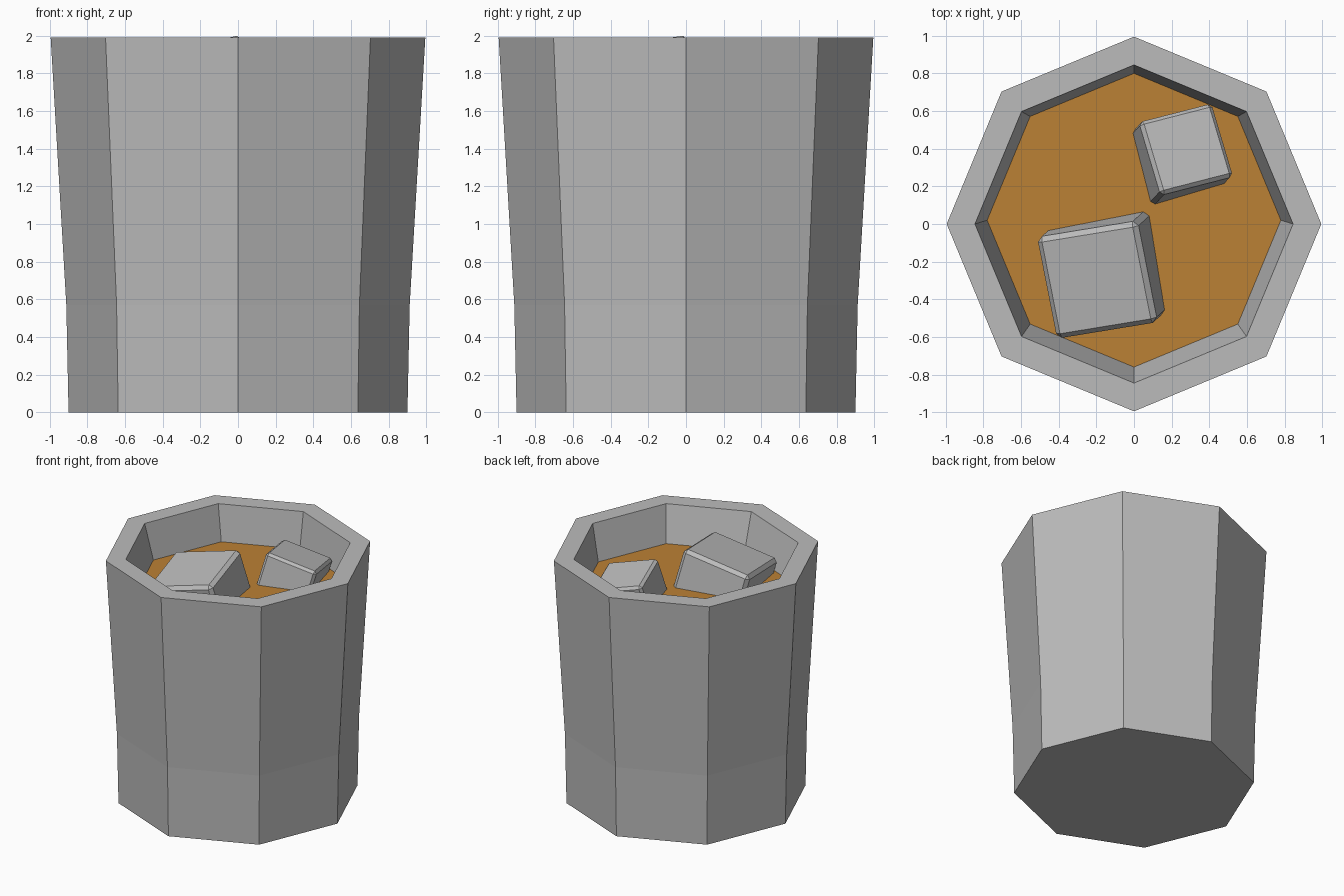
import bpy, bmesh, math
from mathutils import Vector, Matrix

if "Cube" in bpy.data.objects:
    bpy.data.objects.remove(bpy.data.objects["Cube"], do_unlink=True)

SIDES = 8


def material(name, rgb):
    m = bpy.data.materials.new(name)
    m.use_nodes = True
    m.diffuse_color = (*rgb, 1)
    m.node_tree.nodes["Principled BSDF"].inputs["Base Color"].default_value = (*rgb, 1)
    return m


def finish(name, bm, mat):
    bmesh.ops.recalc_face_normals(bm, faces=bm.faces)
    mesh = bpy.data.meshes.new(name)
    bm.to_mesh(mesh)
    bm.free()
    mesh.materials.append(mat)
    obj = bpy.data.objects.new(name, mesh)
    bpy.context.collection.objects.link(obj)
    return obj


def loft(name, rings, mat):
    """Closed octagonal body through rings of (radius, y offset, height)."""
    bm = bmesh.new()
    loops = []
    for r, oy, z in rings:
        angles = [math.tau * i / SIDES for i in range(SIDES)]
        loops.append([bm.verts.new((r * math.cos(a), r * math.sin(a) + oy, z)) for a in angles])
    for low, high in zip(loops, loops[1:]):
        for i in range(SIDES):
            j = (i + 1) % SIDES
            bm.faces.new((low[i], low[j], high[j], high[i]))
    bm.faces.new(loops[0])
    bm.faces.new(loops[-1])
    return finish(name, bm, mat)


def ice_cube(name, size, bevel, centre, turn, tilt, mat):
    """Chamfered cube, turned about z, its top leaning along its own x and y."""
    bm = bmesh.new()
    bmesh.ops.create_cube(bm, size=size)
    bmesh.ops.bevel(bm, geom=bm.edges[:], offset=bevel, segments=1,
                    affect='EDGES', profile=0.5)
    up = Vector((tilt[0], tilt[1], 1)).normalized()
    side = Vector((1, 0, -tilt[0])).normalized()
    lean = Matrix((side, up.cross(side), up)).transposed().to_4x4()
    place = Matrix.Translation(centre) @ Matrix.Rotation(math.radians(turn), 4, 'Z')
    bm.transform(place @ lean)
    return finish(name, bm, mat)


glass_grey = material("glass_grey", (0.5, 0.5, 0.5))
amber = material("amber_drink", (0.5, 0.22, 0.035))

# Tumbler: outer wall, flat rim, inner wall and floor
loft("tumbler", [(0.90, 0, 0), (0.912, 0, 0.57), (0.995, 0, 1.99),
                 (0.845, 0, 1.99), (0.78, 0.02, 1.70), (0.72, 0.02, 0.2)], glass_grey)

# Drink filling the inside
loft("drink", [(0.72, 0.02, 0.21), (0.781, 0.02, 1.70)], amber)

# Ice floating in the drink
ice_cube("large_ice_cube", 0.555, 0.027, (-0.146, -0.251, 1.641), 9.3, (-0.228, -0.148), glass_grey)
ice_cube("small_ice_cube", 0.41, 0.02, (0.24, 0.357, 1.68), 14.4, (0.25, 0.16), glass_grey)
